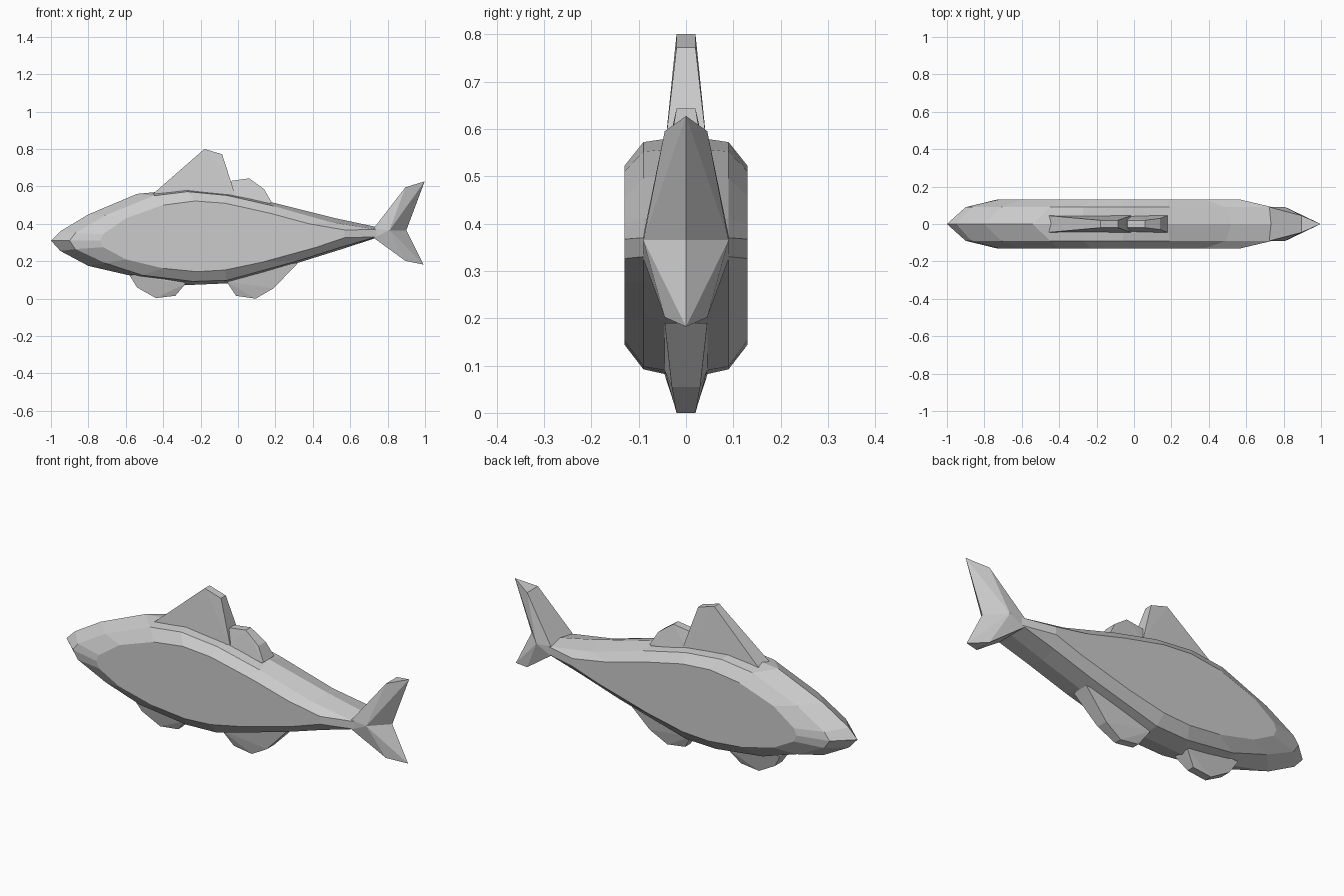
import bpy, bmesh

if "Cube" in bpy.data.objects:
    bpy.data.objects.remove(bpy.data.objects["Cube"])


def finish(name, bm):
    bmesh.ops.recalc_face_normals(bm, faces=bm.faces[:])
    mesh = bpy.data.meshes.new(name)
    bm.to_mesh(mesh)
    bm.free()
    obj = bpy.data.objects.new(name, mesh)
    bpy.context.collection.objects.link(obj)
    return obj


def hull(name, points):
    # points are (x, half width, z); mirrored in y and wrapped
    bm = bmesh.new()
    for x, w, z in points:
        for s in ((-1, 1) if w else (1,)):
            bm.verts.new((x, s * w, z))
    res = bmesh.ops.convex_hull(bm, input=bm.verts[:])
    loose = [v for v in bm.verts if not v.link_faces]
    bmesh.ops.delete(bm, geom=loose, context='VERTS')
    bmesh.ops.dissolve_limit(bm, angle_limit=0.02, verts=bm.verts[:], edges=bm.edges[:])
    return finish(name, bm)


# Body outlines: nose, along the back to the tail, then along the belly to the nose
middle = [(-1, .31), (-.95, .36), (-.8, .45), (-.54, .56), (-.28, .585), (-.05, .56),
          (.18, .515), (.52, .43), (.74, .383),
          (.74, .325), (.54, .26), (.3, .185), (-.05, .082), (-.28, .072),
          (-.54, .115), (-.8, .175), (-.95, .255)]
shoulder = [(-.9, .31), (-.87, .35), (-.71, .445), (-.45, .55), (-.27, .572), (-.06, .552),
            (.19, .495), (.49, .41), (.74, .37),
            (.74, .33), (.55, .275), (.33, .205), (-.06, .098), (-.24, .092),
            (-.51, .125), (-.71, .19), (-.87, .265)]
flank = [(-.735, .31), (-.72, .345), (-.6, .43), (-.4, .5), (-.23, .522), (-.07, .51),
         (.17, .457), (.38, .4), (.57, .367),
         (.57, .326), (.42, .275), (.13, .195), (-.07, .153), (-.22, .144),
         (-.4, .162), (-.6, .21), (-.72, .275)]

bm = bmesh.new()
rings = []
for y, ring in ((-.13, flank), (-.09, shoulder), (0, middle), (.09, shoulder), (.13, flank)):
    rings.append([bm.verts.new((x, y, z)) for x, z in ring])
n = len(middle)
for a, b in zip(rings, rings[1:]):
    for i in range(n):
        j = (i + 1) % n
        bm.faces.new((a[i], a[j], b[j], b[i]))
bm.faces.new(rings[0])
bm.faces.new(rings[-1])
finish("body", bm)

# Fins, thick at the root and thin at the edge
R, T = .045, .02
hull("front_dorsal_fin", [(-.46, R, .555), (-.18, T, .8), (-.085, T, .772),
                          (-.015, R, .555), (-.3, R, .53)])
hull("rear_dorsal_fin", [(-.05, R, .53), (-.035, T, .63), (.06, T, .643), (.14, .03, .585),
                         (.18, R, .515), (.15, R, .49)])
hull("front_belly_fin", [(-.58, R, .125), (-.54, .03, .06), (-.44, T, .003), (-.335, T, .015),
                         (-.28, R, .08), (-.35, R, .13)])
hull("rear_belly_fin", [(-.06, R, .09), (-.01, T, .015), (.095, T, 0), (.19, .03, .055),
                        (.32, R, .19), (.1, R, .18)])

# Tail: two swept lobes meeting at a side ridge
hull("upper_tail_lobe", [(.725, .09, .375), (.725, .09, .35), (.81, .09, .365), (.9, 0, .365),
                         (.895, .045, .595), (.998, 0, .627)])
hull("lower_tail_lobe", [(.725, .09, .325), (.725, .09, .35), (.81, .09, .365), (.9, 0, .365),
                         (.895, .045, .202), (.992, 0, .182)])
